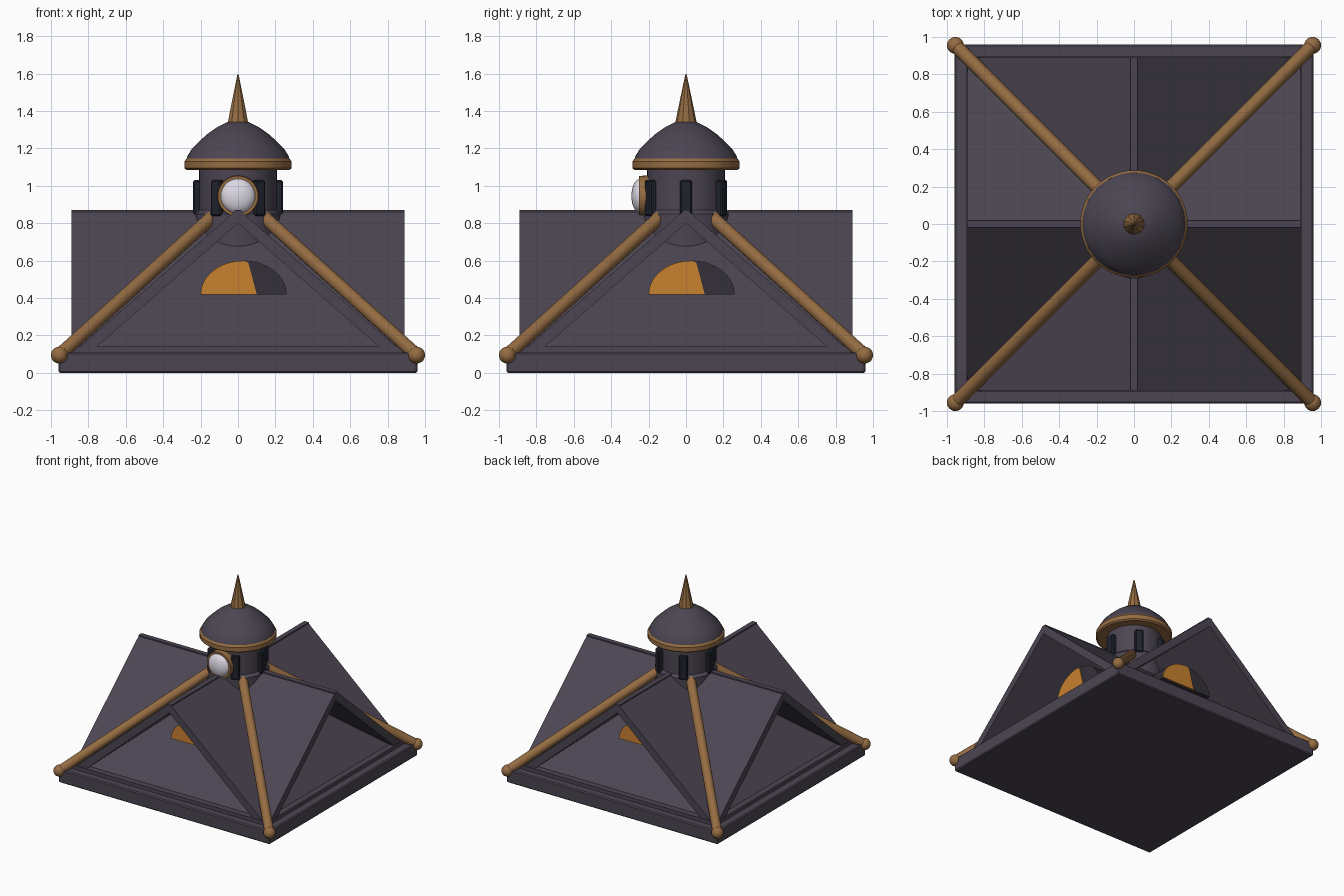
import bpy, bmesh
from math import pi, cos, sin
from mathutils import Vector, Matrix

old = bpy.data.objects.get("Cube")
if old:
    bpy.data.objects.remove(old, do_unlink=True)


def material(name, rgb):
    m = bpy.data.materials.new(name)
    m.use_nodes = True
    col = (*rgb, 1)
    m.diffuse_color = col
    bsdf = m.node_tree.nodes["Principled BSDF"]
    bsdf.inputs["Base Color"].default_value = col
    bsdf.inputs["Roughness"].default_value = 0.7
    return m


SLATE = material("slate", (0.072, 0.06, 0.085))
DARK = material("dark slate", (0.035, 0.03, 0.042))
BRASS = material("brass", (0.30, 0.15, 0.055))
GLOW = material("amber glass", (0.58, 0.22, 0.03))
NAVY = material("navy slot", (0.014, 0.016, 0.026))
WHITE = material("pale face", (0.72, 0.69, 0.78))


def finish(name, bm, mat, smooth=False, matrix=None):
    bmesh.ops.recalc_face_normals(bm, faces=bm.faces)
    me = bpy.data.meshes.new(name)
    bm.to_mesh(me)
    bm.free()
    me.materials.append(mat)
    ob = bpy.data.objects.new(name, me)
    bpy.context.collection.objects.link(ob)
    if matrix:
        me.transform(matrix)
    if smooth:
        bpy.ops.object.select_all(action='DESELECT')
        ob.select_set(True)
        bpy.context.view_layer.objects.active = ob
        bpy.ops.object.shade_smooth_by_angle(angle=0.6)
    return ob


def box(name, size, loc, mat, matrix=None, bevel=0.0):
    bm = bmesh.new()
    bmesh.ops.create_cube(bm, size=1)
    bmesh.ops.scale(bm, vec=size, verts=bm.verts)
    bmesh.ops.translate(bm, vec=loc, verts=bm.verts)
    if bevel:
        bmesh.ops.bevel(bm, geom=bm.edges[:], offset=bevel, segments=1, affect='EDGES')
    return finish(name, bm, mat, matrix=matrix)


def prism(name, outline, y0, y1, mat, matrix=None):
    """Extrude an xz outline along y."""
    bm = bmesh.new()
    face = bm.faces.new([bm.verts.new((x, y0, z)) for x, z in outline])
    out = bmesh.ops.extrude_face_region(bm, geom=[face])
    bmesh.ops.translate(bm, vec=(0, y1 - y0, 0),
                        verts=[v for v in out["geom"] if isinstance(v, bmesh.types.BMVert)])
    return finish(name, bm, mat, matrix=matrix)


def lathe(name, profile, mat, steps=48):
    """Spin an rz profile around the z axis."""
    bm = bmesh.new()
    vs = [bm.verts.new((r, 0, z)) for r, z in profile]
    es = [bm.edges.new(p) for p in zip(vs, vs[1:])]
    bmesh.ops.spin(bm, geom=vs + es, cent=(0, 0, 0), axis=(0, 0, 1),
                   angle=2 * pi, steps=steps)
    bmesh.ops.remove_doubles(bm, verts=bm.verts, dist=1e-4)
    return finish(name, bm, mat, smooth=True)


def ball(name, radii, loc, mat):
    bm = bmesh.new()
    bmesh.ops.create_uvsphere(bm, u_segments=24, v_segments=14, radius=1)
    bmesh.ops.scale(bm, vec=radii, verts=bm.verts)
    bmesh.ops.translate(bm, vec=loc, verts=bm.verts)
    return finish(name, bm, mat, smooth=True)


def rod(name, a, b, r1, r2, mat, sides=16):
    a, b = Vector(a), Vector(b)
    bm = bmesh.new()
    bmesh.ops.create_cone(bm, cap_ends=True, segments=sides, radius1=r1, radius2=r2,
                          depth=(b - a).length)
    turn = (b - a).to_track_quat('Z', 'Y').to_matrix().to_4x4()
    return finish(name, bm, mat, smooth=True,
                  matrix=Matrix.Translation((a + b) / 2) @ turn)


# Base slab with a low step
box("base_slab", (1.92, 1.92, 0.11), (0, 0, 0.055), SLATE, bevel=0.008)
box("base_step", (1.79, 1.79, 0.04), (0, 0, 0.12), SLATE)

# Two crossing open gable roofs
gable = [(-0.89, 0.1), (-0.02, 0.86), (0.02, 0.86), (0.89, 0.1),
         (0.80, 0.1), (0, 0.80), (-0.80, 0.1)]
for name, turn in (("gable_roof_front_back", 0), ("gable_roof_sides", pi / 2)):
    spin = Matrix.Rotation(turn, 4, 'Z')
    prism(name, gable, -0.89, 0.89, SLATE, spin)
    box(name + "_ridge", (0.04, 1.78, 0.03), (0, 0, 0.855), SLATE, spin)

# Arched windows inside each gable
N = 24
arch = [(0.03 + 0.23 * cos(pi * i / N), 0.42 + 0.18 * sin(pi * i / N)) for i in range(N + 1)]
pane = [(0.1, 0.42), (0.055, 0.59)] + [p for p in arch if p[0] < 0.05]
for i, side in enumerate(("front", "left", "back", "right")):
    spin = Matrix.Rotation(i * pi / 2, 4, 'Z')
    prism("window_arch_" + side, arch, -0.575, -0.25, DARK, spin)
    prism("window_pane_" + side, pane, -0.583, -0.574, GLOW, spin)

# Brass pipes along the valleys, with ball ends
for sx in (-1, 1):
    for sy in (-1, 1):
        foot = (sx * 0.955, sy * 0.955, 0.095)
        rod("valley_pipe", foot, (sx * 0.12, sy * 0.12, 0.85), 0.036, 0.036, BRASS)
        ball("pipe_end", (0.045, 0.045, 0.045), foot, BRASS)

# Round tower with narrow slots
lathe("tower", [(0, 0.5), (0.23, 0.5), (0.23, 0.85), (0.208, 0.87), (0.208, 1.1), (0, 1.1)], SLATE)
for i in range(6):
    box("tower_slot", (0.06, 0.065, 0.19), (0.21, 0, 0.935), NAVY,
        Matrix.Rotation(i * pi / 3, 4, 'Z'), bevel=0.008)

# Dome, brass rim and spire
lathe("dome_rim", [(0, 1.085), (0.275, 1.085), (0.287, 1.095), (0.287, 1.13),
                   (0.275, 1.145), (0, 1.145)], BRASS)
lathe("dome", [(0.278, 1.135), (0.27, 1.16), (0.245, 1.2), (0.205, 1.24), (0.16, 1.28),
               (0.11, 1.315), (0.06, 1.34), (0, 1.35)], SLATE)
rod("spire", (0, 0, 1.335), (0, 0, 1.595), 0.058, 0.004, BRASS, sides=10)

# Round clock face on the front
rod("clock_ring", (0, -0.18, 0.945), (0, -0.25, 0.945), 0.112, 0.108, BRASS, sides=32)
ball("clock_face", (0.094, 0.05, 0.094), (0, -0.242, 0.945), WHITE)
